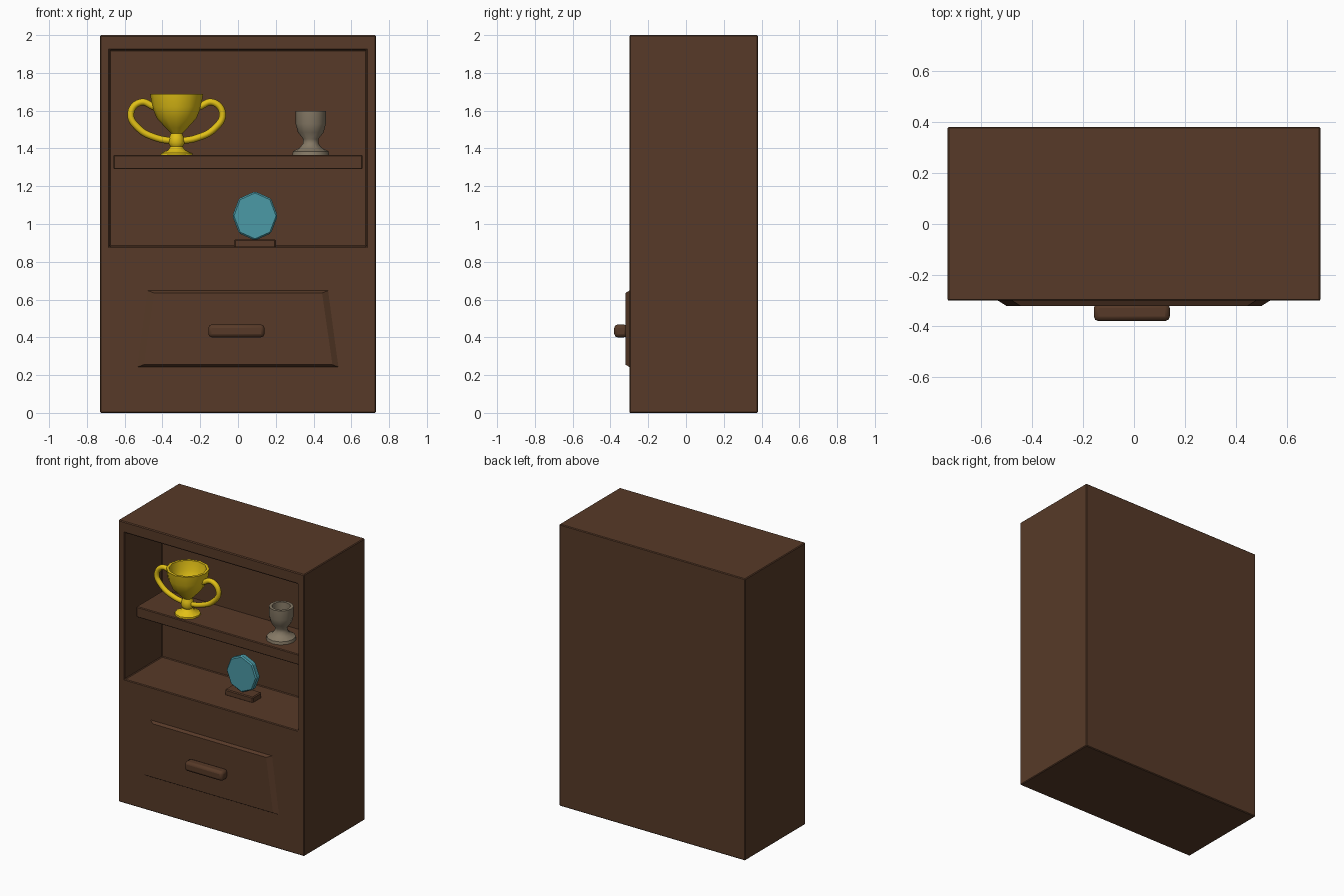
import bpy, bmesh, math
from mathutils import Vector

if "Cube" in bpy.data.objects:
    bpy.data.objects.remove(bpy.data.objects["Cube"])


def material(name, rgb):
    m = bpy.data.materials.new(name)
    m.diffuse_color = (*rgb, 1)
    m.use_nodes = True
    m.node_tree.nodes["Principled BSDF"].inputs["Base Color"].default_value = m.diffuse_color
    return m


WOOD = material("dark wood", (0.095, 0.042, 0.021))
GOLD = material("gold", (0.76, 0.53, 0.008))
STONE = material("grey brown stone", (0.235, 0.19, 0.13))
TEAL = material("teal glass", (0.07, 0.32, 0.38))


def add(name, bm, mat, bevel=0.0, smooth=False, segments=1):
    bmesh.ops.recalc_face_normals(bm, faces=bm.faces[:])
    me = bpy.data.meshes.new(name)
    bm.to_mesh(me)
    bm.free()
    ob = bpy.data.objects.new(name, me)
    bpy.context.collection.objects.link(ob)
    me.materials.append(mat)
    if bevel:
        mod = ob.modifiers.new("bevel", 'BEVEL')
        mod.width, mod.segments = bevel, segments
        mod.limit_method = 'ANGLE'
    if smooth:
        bpy.ops.object.select_all(action='DESELECT')
        ob.select_set(True)
        bpy.context.view_layer.objects.active = ob
        bpy.ops.object.shade_smooth_by_angle(angle=math.radians(50))
    return ob


def box_bm(lo, hi):
    bm = bmesh.new()
    bmesh.ops.create_cube(bm, size=1)
    for v in bm.verts:
        v.co = [(l + h) / 2 + c * (h - l) for l, h, c in zip(lo, hi, v.co)]
    return bm


def lathe(name, profile, centre, mat, sides):
    bm = bmesh.new()
    verts = [bm.verts.new((r, 0, z)) for r, z in profile]
    edges = [bm.edges.new(p) for p in zip(verts, verts[1:])]
    bmesh.ops.spin(bm, geom=verts + edges, cent=(0, 0, 0), axis=(0, 0, 1),
                   angle=math.tau, steps=sides)
    bmesh.ops.remove_doubles(bm, verts=bm.verts[:], dist=1e-4)
    bmesh.ops.translate(bm, verts=bm.verts[:], vec=centre)
    return add(name, bm, mat, smooth=True)


# cabinet body with its recessed display opening
bm = box_bm((-0.73, -0.30, 0), (0.73, 0.38, 2))
front = min(bm.faces, key=lambda f: f.calc_center_median().y)
bmesh.ops.inset_region(bm, faces=[front], thickness=0.07)
for v in front.verts:
    v.co.z = 1.92 if v.co.z > 1 else 0.88
hole = bmesh.ops.extrude_face_region(bm, geom=[front])["geom"]
bmesh.ops.translate(bm, verts=[g for g in hole if isinstance(g, bmesh.types.BMVert)],
                    vec=(0, 0.42, 0))
if front.is_valid:
    bm.faces.remove(front)
add("cabinet_body", bm, WOOD, 0.005)

# shelf
add("shelf", box_bm((-0.66, -0.20, 1.29), (0.66, 0.12, 1.365)), WOOD, 0.005)

# tapered raised drawer front
bm = box_bm((-1, -0.32, 0.24), (1, -0.295, 0.65))
for v in bm.verts:
    raised = v.co.y < -0.31
    low = v.co.z < 0.4
    v.co.x *= (0.54 if low else 0.485) - (0.04 if raised else 0)
    if raised:
        v.co.z += 0.015 if low else -0.015
add("drawer_front", bm, WOOD)

# drawer handle
add("drawer_handle", box_bm((-0.157, -0.38, 0.40), (0.14, -0.31, 0.468)), WOOD,
    0.018, True, 2)

# gold cup with hollow bowl
CUP = Vector((-0.325, -0.10, 0))
lathe("trophy_cup", [(0, 1.363), (0.085, 1.363), (0.083, 1.375), (0.045, 1.392), (0.032, 1.41),
                     (0.045, 1.43), (0.038, 1.46), (0.03, 1.48), (0.06, 1.51), (0.105, 1.56),
                     (0.13, 1.62), (0.14, 1.688), (0.122, 1.688), (0.112, 1.62),
                     (0.08, 1.555), (0, 1.52)], CUP, GOLD, 12)

# pair of looping cup handles
for side, label in ((-1, "left"), (1, "right")):
    cu = bpy.data.curves.new("trophy_handle_" + label, 'CURVE')
    cu.dimensions = '3D'
    cu.bevel_depth, cu.bevel_resolution, cu.resolution_u = 0.018, 2, 6
    cu.use_fill_caps = True
    path = [(0.12, 1.62), (0.19, 1.645), (0.243, 1.585), (0.2, 1.505), (0.105, 1.455), (0.01, 1.438)]
    sp = cu.splines.new('BEZIER')
    sp.bezier_points.add(len(path) - 1)
    for p, (x, z) in zip(sp.bezier_points, path):
        p.co = CUP + Vector((side * x, 0, z))
        p.handle_left_type = p.handle_right_type = 'AUTO'
    cu.materials.append(GOLD)
    bpy.context.collection.objects.link(bpy.data.objects.new(cu.name, cu))

# small stone goblet
lathe("goblet", [(0, 1.363), (0.098, 1.363), (0.094, 1.385), (0.06, 1.402), (0.042, 1.425),
                 (0.04, 1.45), (0.068, 1.485), (0.08, 1.53), (0.08, 1.597), (0.06, 1.597),
                 (0.056, 1.53), (0, 1.49)], (0.385, -0.065, 0), STONE, 12)

# octagonal plaque on a wooden foot
bm = bmesh.new()
bmesh.ops.create_cone(bm, cap_ends=True, segments=8, radius1=1, radius2=1, depth=1)
for v in bm.verts:
    x, y, z = v.co
    v.co = (0.09 + 0.12 * x, -0.07 + 0.045 * z, 1.043 + 0.13 * y)
add("plaque", bm, TEAL, 0.008)
add("plaque_foot", box_bm((-0.02, -0.12, 0.875), (0.20, -0.02, 0.918)), WOOD, 0.006)
